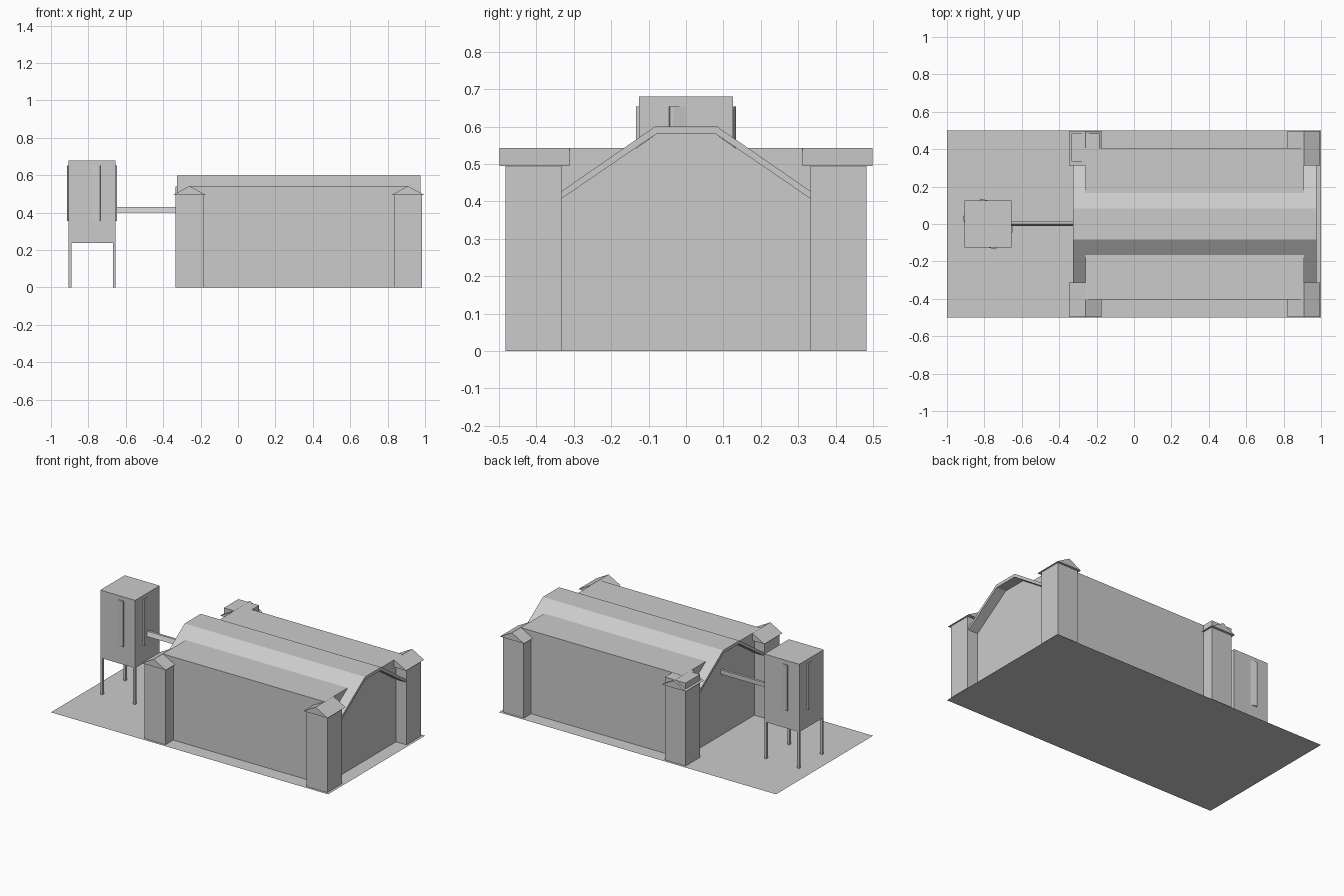
import bpy, bmesh, math
from mathutils import Matrix, Vector

if "Cube" in bpy.data.objects:
    bpy.data.objects.remove(bpy.data.objects["Cube"], do_unlink=True)

grey = bpy.data.materials.new("plain grey")
grey.use_nodes = True
COLOUR = (0.6, 0.6, 0.6, 1)
grey.diffuse_color = COLOUR
grey.node_tree.nodes["Principled BSDF"].inputs["Base Color"].default_value = COLOUR


def prism(name, profile, direction, matrix=None):
    """Extrude a flat closed profile along a direction."""
    bm = bmesh.new()
    face = bm.faces.new([bm.verts.new(p) for p in profile])
    ext = bmesh.ops.extrude_face_region(bm, geom=[face], use_keep_orig=True)
    moved = [v for v in ext["geom"] if isinstance(v, bmesh.types.BMVert)]
    bmesh.ops.translate(bm, verts=moved, vec=Vector(direction))
    bmesh.ops.recalc_face_normals(bm, faces=bm.faces)
    mesh = bpy.data.meshes.new(name)
    bm.to_mesh(mesh)
    bm.free()
    mesh.materials.append(grey)
    obj = bpy.data.objects.new(name, mesh)
    if matrix:
        obj.matrix_world = matrix
    bpy.context.collection.objects.link(obj)
    return obj


def box(name, x0, x1, y0, y1, z0, z1):
    base = [(x0, y0, z0), (x1, y0, z0), (x1, y1, z0), (x0, y1, z0)]
    return prism(name, base, (0, 0, z1 - z0))


def along_x(name, yz, x0, x1):
    return prism(name, [(x0, y, z) for y, z in yz], (x1 - x0, 0, 0))


# Ground sheet
bpy.ops.mesh.primitive_plane_add(size=2)
ground = bpy.context.object
ground.name = "ground_sheet"
ground.data.transform(Matrix.Diagonal((1, 0.5, 1, 1)))
ground.data.materials.append(grey)

# Hall: flat-topped block with a gable centre
box("hall_walls", -0.26, 0.908, -0.403, 0.407, 0, 0.542)
along_x("hall_gable", [(-0.15, 0.5), (0.15, 0.5), (0.15, 0.53), (0.08, 0.58),
                       (-0.08, 0.58), (-0.15, 0.53)], -0.26, 0.908)

# Folded roof strip
outer = [(-0.333, 0.427), (-0.083, 0.6), (0.083, 0.6), (0.333, 0.427)]
inner = [(0.333, 0.407), (0.08, 0.58), (-0.08, 0.58), (-0.333, 0.407)]
along_x("roof", outer + inner, -0.327, 0.975)

# Corner pillars with small gabled caps
for xname, cx in (("right", -0.26), ("left", 0.908)):
    for yname, s in (("front", -1), ("back", 1)):
        tall = cx < 0 and s > 0
        y0, y1 = sorted((s * 0.333, s * 0.483))
        box(f"{yname}_{xname}_pillar", cx - 0.075, cx + 0.075, y0, y1,
            0, 0.541 if tall else 0.497)
        y0, y1 = sorted((s * 0.312, s * 0.498))
        prism(f"{yname}_{xname}_cap",
              [(cx - 0.087, y0, 0.495), (cx + 0.087, y0, 0.495), (cx, y0, 0.543)],
              (0, y1 - y0, 0))

# Tank on four legs
TX, HALF = -0.78, 0.126
box("tank", TX - HALF, TX + HALF, -HALF, HALF, 0.238, 0.68)
for sx in (-1, 1):
    for sy in (-1, 1):
        xs = sorted((TX + sx * HALF, TX + sx * (HALF - 0.015)))
        ys = sorted((sy * HALF, sy * (HALF - 0.015)))
        box("tank_leg", *xs, *ys, 0, 0.24)

# Wedge-shaped rib on each tank side, mirrored on neighbouring sides
for i in range(4):
    m = 1 if i % 2 == 0 else -1
    rib = [(0, -HALF), (m * 0.034, -HALF - 0.008),
           (m * 0.043, -HALF - 0.008), (m * 0.045, -HALF)]
    turn = Matrix.Translation((TX, 0, 0)) @ Matrix.Rotation(i * math.pi / 2, 4, "Z")
    prism("tank_rib", [(x, y, 0.355) for x, y in rib], (0, 0, 0.298), turn)

# Pipe from tank to hall
along_x("pipe", [(-0.012, 0.402), (0.016, 0.402), (0.016, 0.43), (0, 0.43)],
        TX + HALF, -0.26)
